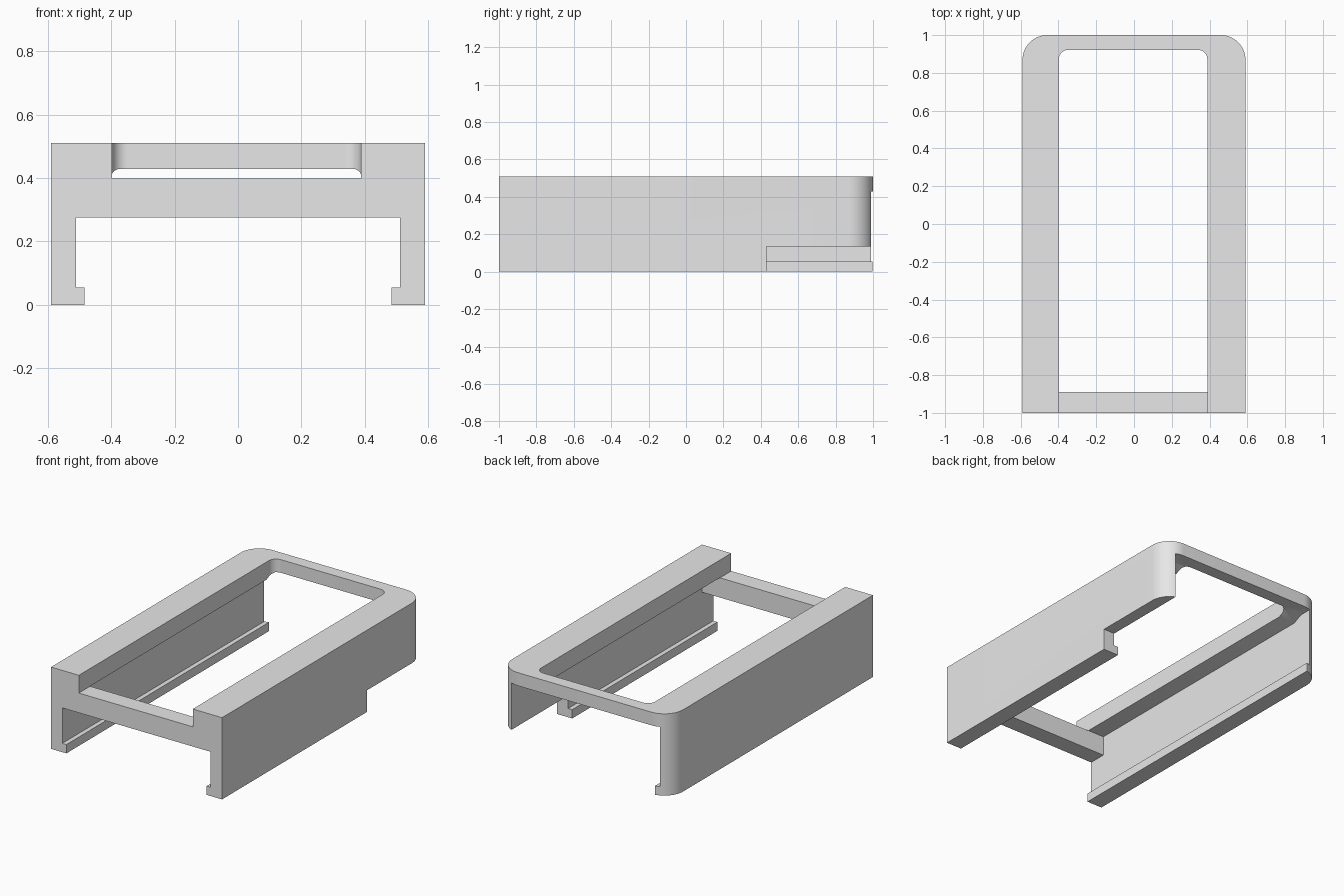
import bpy
import bmesh
import math
from mathutils import Vector

cube = bpy.data.objects.get("Cube")
if cube:
    bpy.data.objects.remove(cube, do_unlink=True)

grey = bpy.data.materials.new("plain_grey")
grey.use_nodes = True
grey.diffuse_color = (0.8, 0.8, 0.8, 1)
grey.node_tree.nodes["Principled BSDF"].inputs["Base Color"].default_value = (0.8, 0.8, 0.8, 1)


def prism(name, points, offset):
    """Closed solid made by sweeping a flat outline along an offset."""
    bm = bmesh.new()
    face = bm.faces.new([bm.verts.new(p) for p in points])
    swept = bmesh.ops.extrude_face_region(bm, geom=[face])["geom"]
    verts = [g for g in swept if isinstance(g, bmesh.types.BMVert)]
    bmesh.ops.translate(bm, verts=verts, vec=Vector(offset))
    bmesh.ops.recalc_face_normals(bm, faces=bm.faces)
    mesh = bpy.data.meshes.new(name)
    bm.to_mesh(mesh)
    bm.free()
    mesh.materials.append(grey)
    obj = bpy.data.objects.new(name, mesh)
    bpy.context.collection.objects.link(obj)
    return obj


def round_backed(x0, x1, y0, y1, radius, z, steps=16):
    """Rectangle outline whose two back corners are rounded."""
    pts = [(x0, y0, z), (x1, y0, z)]
    for cx, start in ((x1 - radius, 0), (x0 + radius, math.pi / 2)):
        for i in range(steps + 1):
            a = start + i / steps * math.pi / 2
            pts.append((cx + radius * math.cos(a), y1 - radius + radius * math.sin(a), z))
    return pts


def box(name, x0, x1, y0, y1, z0, z1):
    return prism(name, [(x0, y0, z0), (x1, y0, z0), (x1, y1, z0), (x0, y1, z0)], (0, 0, z1 - z0))


# Outer block with rounded back corners
frame = prism("sleeve_frame", round_backed(-0.59, 0.59, -1, 1, 0.13, 0), (0, 0, 0.51))

# Inner channel, stepped at the front crossbar and ramped at the back rim
channel = [(-1.1, 0.055), (1.1, 0.055), (1.1, 0.428), (0.91, 0.428),
           (0.85, 0.4), (-0.889, 0.4), (-0.889, 0.276), (-1.1, 0.276)]
cutters = [
    prism("channel_cutter", [(-0.512, y, z) for y, z in channel], (1.024, 0, 0)),
    # Gap between the bottom lips
    box("lip_gap_cutter", -0.484, 0.484, -1.1, 1.1, -0.1, 0.1),
    # Top window, open at the front above the crossbar
    prism("window_cutter", round_backed(-0.398, 0.388, -1.1, 0.922, 0.05, 0.399), (0, 0, 0.2)),
    # Lower back notch in one wall
    box("side_notch_cutter", 0.3, 0.7, 0.43, 1.1, -0.1, 0.135),
]

bpy.ops.object.select_all(action="DESELECT")
bpy.context.view_layer.objects.active = frame
frame.select_set(True)
for cutter in cutters:
    cutter.hide_render = True
    mod = frame.modifiers.new(cutter.name, "BOOLEAN")
    mod.operation = "DIFFERENCE"
    mod.solver = "EXACT"
    mod.object = cutter
    bpy.ops.object.modifier_apply(modifier=mod.name)
    bpy.data.objects.remove(cutter, do_unlink=True)

bpy.ops.object.shade_smooth_by_angle(angle=math.radians(30))
